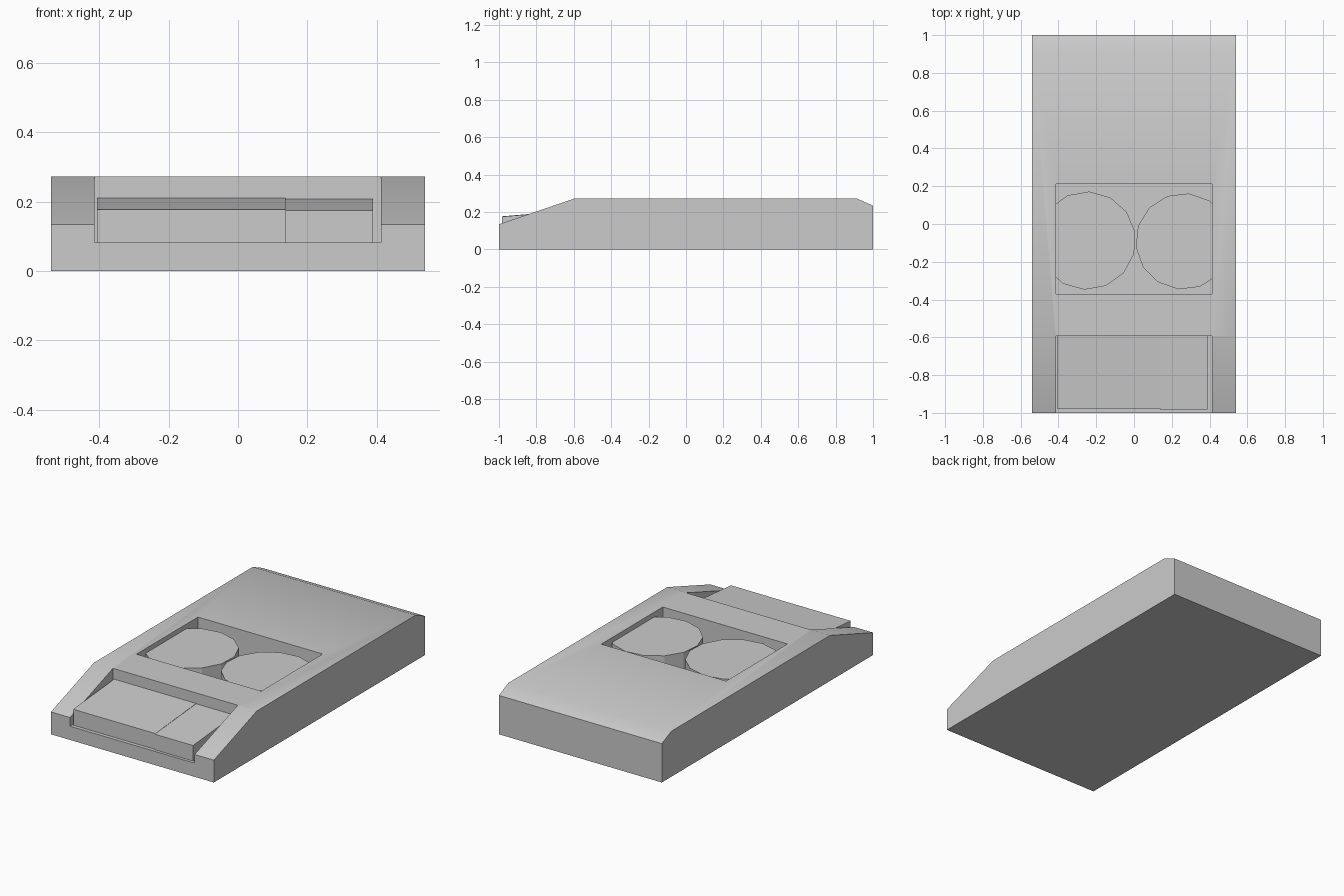
import bpy, bmesh, math

if "Cube" in bpy.data.objects:
    bpy.data.objects.remove(bpy.data.objects["Cube"])


def mesh_object(name, bm):
    bmesh.ops.recalc_face_normals(bm, faces=bm.faces)
    me = bpy.data.meshes.new(name)
    bm.to_mesh(me)
    bm.free()
    ob = bpy.data.objects.new(name, me)
    bpy.context.collection.objects.link(ob)
    return ob


def side_prism(name, profile, x0, x1):
    """Extrude a (y, z) profile along x."""
    bm = bmesh.new()
    face = bm.faces.new([bm.verts.new((x0, y, z)) for y, z in profile])
    ext = bmesh.ops.extrude_face_region(bm, geom=[face])["geom"]
    verts = [v for v in ext if isinstance(v, bmesh.types.BMVert)]
    bmesh.ops.translate(bm, verts=verts, vec=(x1 - x0, 0, 0))
    return mesh_object(name, bm)


def disc(name, x, y, r, z0, z1, first_angle, sides=14):
    bm = bmesh.new()
    angles = [math.radians(first_angle) + 2 * math.pi * i / sides for i in range(sides)]
    face = bm.faces.new([bm.verts.new((x + r * math.cos(a), y + r * math.sin(a), z0)) for a in angles])
    ext = bmesh.ops.extrude_face_region(bm, geom=[face])["geom"]
    verts = [v for v in ext if isinstance(v, bmesh.types.BMVert)]
    bmesh.ops.translate(bm, verts=verts, vec=(0, 0, z1 - z0))
    return mesh_object(name, bm)


def carve(body, y0, y1, floor):
    """Cut a rectangular pocket into the body from above."""
    cutter = side_prism("pocket_cutter", [(y0, floor), (y1, floor), (y1, 0.5), (y0, 0.5)], -0.414, 0.413)
    cutter.hide_render = True
    mod = body.modifiers.new("pocket", "BOOLEAN")
    mod.operation = "DIFFERENCE"
    mod.solver = "EXACT"
    mod.object = cutter
    bpy.context.view_layer.objects.active = body
    bpy.ops.object.modifier_apply(modifier=mod.name)
    bpy.data.objects.remove(cutter)


# Wedge-nosed casing
FLOOR = 0.082
body = side_prism("casing", [(-1, 0), (1, 0), (1, 0.233), (0.91, 0.273),
                             (-0.593, 0.273), (-1, 0.134)], -0.54, 0.54)
carve(body, -1.2, -0.592, FLOOR)    # front slot
carve(body, -0.37, 0.212, FLOOR)    # square well
bpy.ops.object.select_all(action="DESELECT")
body.select_set(True)
bpy.context.view_layer.objects.active = body
bpy.ops.object.shade_smooth_by_angle(angle=math.radians(30))

# Two round dials in the well
disc("left_dial", -0.25, -0.088, 0.26, FLOOR, 0.245, 10)
disc("right_dial", 0.263, -0.092, 0.255, FLOOR, 0.244, 84)

# Two sloping keys in the front slot
for name, x0, x1, front, dz in (("wide_key", -0.407, 0.137, -0.978, 0),
                                ("narrow_key", 0.137, 0.39, -0.983, -0.002)):
    side_prism(name, [(front, FLOOR), (-0.592, FLOOR), (-0.592, 0.21 + dz), (front, 0.177 + dz)], x0, x1)
